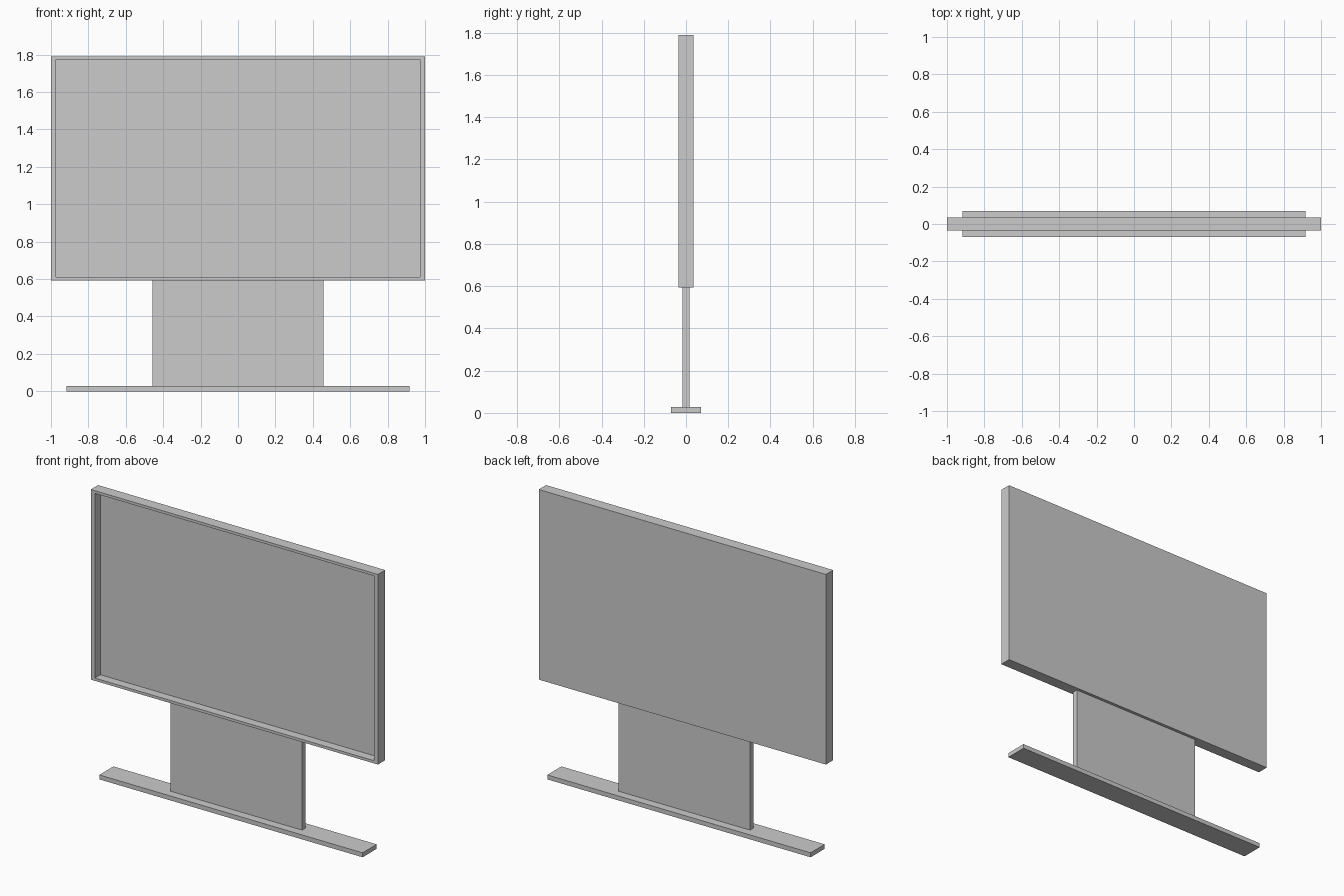
import bpy, bmesh
from mathutils import Matrix, Vector

if "Cube" in bpy.data.objects:
    bpy.data.objects.remove(bpy.data.objects["Cube"])


def box(name, x, y, z):
    """Box from half width x, half depth y and (bottom, top) z."""
    bm = bmesh.new()
    size = Vector((2 * x, 2 * y, z[1] - z[0]))
    centre = Vector((0, 0, (z[0] + z[1]) / 2))
    bmesh.ops.create_cube(bm, size=1.0, matrix=Matrix.Translation(centre) @ Matrix.Diagonal(size.to_4d()))
    mesh = bpy.data.meshes.new(name)
    bm.to_mesh(mesh)
    bm.free()
    obj = bpy.data.objects.new(name, mesh)
    bpy.context.collection.objects.link(obj)
    return obj


# Stand: flat foot bar and wide upright plate
box("base", 0.917, 0.07, (0.0, 0.028))
box("neck", 0.458, 0.017, (0.028, 0.593))

# Screen housing with the front face recessed inside a thin bezel
BOTTOM, TOP, SIDE, RIM, DEPTH = 0.593, 1.79, 0.028, 0.017, 0.055
screen = box("screen", 1.0, 0.036, (BOTTOM, TOP))
bm = bmesh.new()
bm.from_mesh(screen.data)
bm.normal_update()
front = min(bm.faces, key=lambda f: f.calc_center_median().y)
mid = (BOTTOM + TOP) / 2


# Inset by extruding in place and scaling: side and top/bottom rims differ
def extrude_face(face):
    new = bmesh.ops.extrude_discrete_faces(bm, faces=[face])["faces"][0]
    return new


inner = extrude_face(front)
for v in inner.verts:
    v.co.x *= 1.0 - SIDE
    v.co.z += RIM if v.co.z < mid else -RIM
panel = extrude_face(inner)
bmesh.ops.translate(bm, verts=panel.verts, vec=(0, DEPTH, 0))
bmesh.ops.recalc_face_normals(bm, faces=bm.faces)
bm.to_mesh(screen.data)
bm.free()
